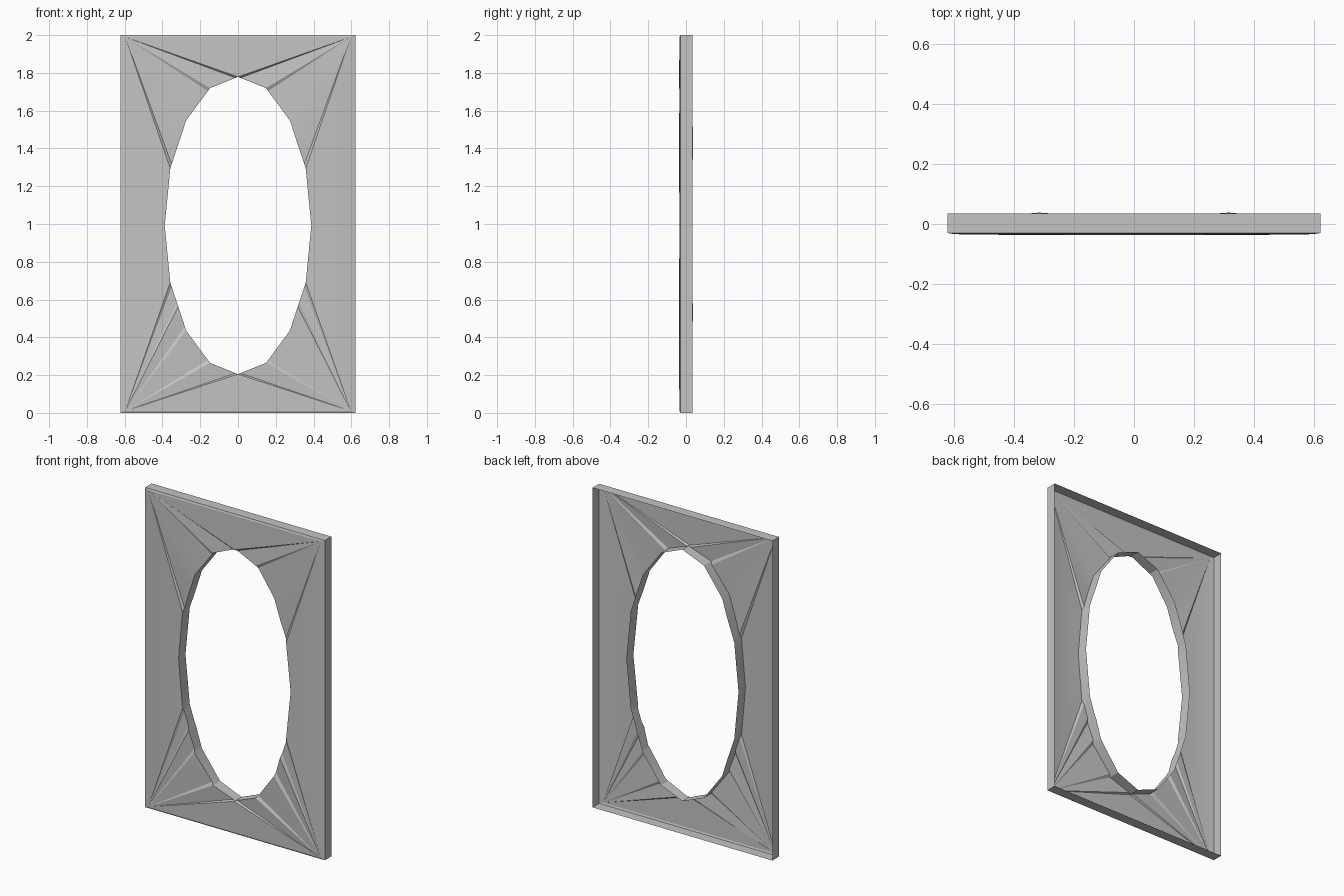
import bpy, bmesh, math

cube = bpy.data.objects.get("Cube")
if cube:
    bpy.data.objects.remove(cube, do_unlink=True)

HALF_W, HEIGHT = 0.622, 2.0
HOLE_X, HOLE_Z, HOLE_MID = 0.388, 0.787, 0.992
EDGE_Y, BACK_Y, BUMP_Y = -0.03, 0.035, 0.038
INSET_X, INSET_Z = 0.025, 0.01            # soft outer edge
HIGH, MID, LOW = -0.037, -0.034, -0.027   # depths where the rays meet the hole
STEP = 2                                  # width of a steep pleat, in degrees

# Pleats that fan from each corner: angle around the hole and depth there
SIDE_PLEAT = [(67.5 - STEP, LOW), (67.5, HIGH), (90, MID)]
UPPER_PLEAT = [(0, HIGH), (STEP, LOW), (22.5, HIGH), (22.5 + STEP, LOW)]
TOP_FAN = UPPER_PLEAT + [(45, MID), (56.25, MID)] + SIDE_PLEAT
BOTTOM_FAN = UPPER_PLEAT + [(45, HIGH), (45 + STEP, LOW),
                            (56.25, HIGH), (56.25 + STEP, LOW)] + SIDE_PLEAT

bm = bmesh.new()
cache = {}


def vert(x, y, z):
    key = (round(x, 4), round(y, 4), round(z, 4))
    if key not in cache:
        cache[key] = bm.verts.new(key)
    return cache[key]


def face(*verts):
    return bm.faces.new(verts)


def hole_point(angle, sx, sz):
    # The hole is a 16-sided oval; in-between points stay on its straight sides
    def oval(a):
        r = math.radians(a)
        return HOLE_X * math.sin(r), HOLE_Z * math.cos(r)
    side = 22.5
    low = math.floor(angle / side) * side
    t = (angle - low) / side
    (ax, az), (bx, bz) = oval(low), oval(low + side)
    return sx * (ax + (bx - ax) * t), HOLE_MID + sz * (az + (bz - az) * t)


front, back, inner, rim = {}, {}, {}, {}
quadrants = [(-1, -1), (1, -1), (1, 1), (-1, 1)]

for q in quadrants:
    sx, sz = q
    x, z = sx * HALF_W, HEIGHT / 2 * (1 + sz)
    front[q], back[q] = vert(x, EDGE_Y, z), vert(x, BACK_Y, z)
    inner[q] = vert(x - sx * INSET_X, MID, z - sz * INSET_Z)
    rim[q], tube = [], []
    for angle, depth in TOP_FAN if sz > 0 else BOTTOM_FAN:
        hx, hz = hole_point(angle, sx, sz)
        rim[q].append(vert(hx, depth, hz))
        tube.append(vert(hx, BUMP_Y if angle == 56.25 else BACK_Y, hz))
    # Pleated corner fan and the wall of the hole behind it
    for i in range(len(tube) - 1):
        face(inner[q], rim[q][i], rim[q][i + 1])
        face(rim[q][i], tube[i], tube[i + 1], rim[q][i + 1])

for a, b in zip(quadrants, quadrants[1:] + quadrants[:1]):
    # Outer wall and soft front edge; the back stays open
    face(front[a], front[b], back[b], back[a])
    face(front[a], front[b], inner[b], inner[a])
    # Plain panel between two corner fans
    end = 0 if a[1] == b[1] else -1
    face(inner[a], inner[b], rim[a][end])

bmesh.ops.recalc_face_normals(bm, faces=bm.faces)
if sum(f.normal.y * f.calc_area() for f in bm.faces) > 0:
    bmesh.ops.reverse_faces(bm, faces=bm.faces)
mesh = bpy.data.meshes.new("oval_frame")
bm.to_mesh(mesh)
bm.free()

frame = bpy.data.objects.new("oval_frame", mesh)
bpy.context.collection.objects.link(frame)

# Plain grey material
grey = bpy.data.materials.new("grey")
grey.use_nodes = True
colour = (0.55, 0.55, 0.55, 1)
grey.diffuse_color = colour
for node in grey.node_tree.nodes:
    if node.type == "BSDF_PRINCIPLED":
        node.inputs["Base Color"].default_value = colour
mesh.materials.append(grey)

bpy.ops.object.select_all(action="DESELECT")
frame.select_set(True)
bpy.context.view_layer.objects.active = frame
bpy.ops.object.shade_smooth_by_angle(angle=math.radians(20))
